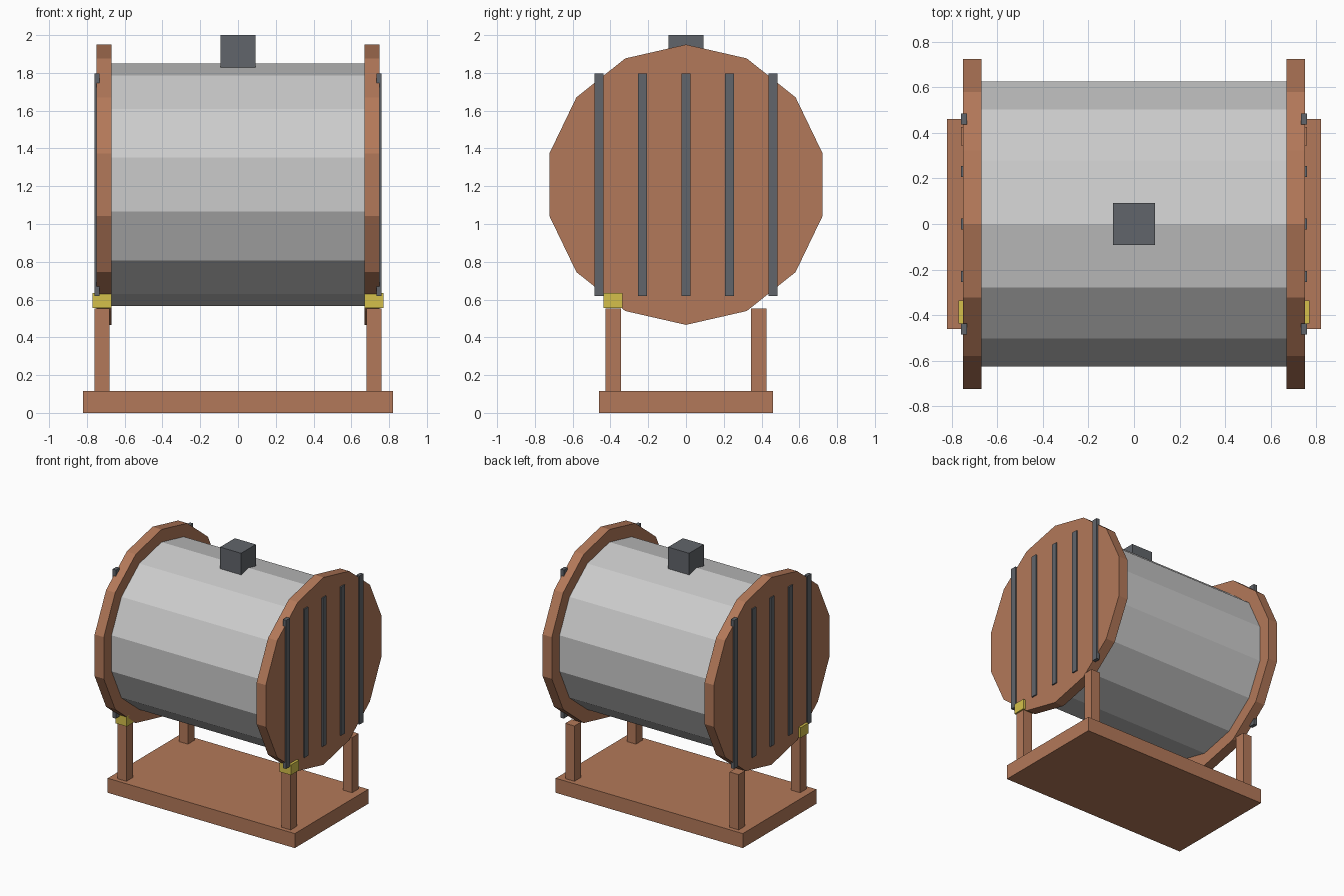
import bpy, bmesh
from math import sin, cos, pi

if "Cube" in bpy.data.objects:
    bpy.data.objects.remove(bpy.data.objects["Cube"])


def material(name, rgb):
    m = bpy.data.materials.new(name)
    m.diffuse_color = (*rgb, 1)
    m.use_nodes = True
    m.node_tree.nodes["Principled BSDF"].inputs["Base Color"].default_value = m.diffuse_color
    return m


WOOD = material("wood", (0.45, 0.19, 0.10))
IRON = material("iron", (0.12, 0.13, 0.145))
BRASS = material("brass", (0.66, 0.53, 0.07))


def finish(bm, name, mat):
    bmesh.ops.recalc_face_normals(bm, faces=bm.faces)
    me = bpy.data.meshes.new(name)
    bm.to_mesh(me)
    bm.free()
    ob = bpy.data.objects.new(name, me)
    bpy.context.collection.objects.link(ob)
    if mat:
        me.materials.append(mat)
    return ob


def box(name, x, y, z, mat):
    """Box from (min, max) ranges."""
    bm = bmesh.new()
    for v in bmesh.ops.create_cube(bm, size=1)["verts"]:
        v.co = [(a + b) / 2 + c * (b - a) for (a, b), c in zip((x, y, z), v.co)]
    return finish(bm, name, mat)


def drum(name, x0, x1, radius, mat=None, sides=14, zc=1.208):
    """Faceted cylinder along x with a corner at the top."""
    bm = bmesh.new()
    ring = [bm.verts.new((x0, radius * sin(2 * pi * i / sides),
                          zc + radius * cos(2 * pi * i / sides))) for i in range(sides)]
    face = bm.faces.new(ring)
    ext = bmesh.ops.extrude_face_region(bm, geom=[face], use_keep_orig=True)
    verts = [g for g in ext["geom"] if isinstance(g, bmesh.types.BMVert)]
    bmesh.ops.translate(bm, verts=verts, vec=(x1 - x0, 0, 0))
    return finish(bm, name, mat)


# Base, barrel and top knob
box("base", (-0.82, 0.82), (-0.46, 0.46), (0, 0.115), WOOD)
drum("barrel", -0.69, 0.69, 0.642)
box("top_block", (-0.092, 0.092), (-0.092, 0.092), (1.82, 2.0), IRON)

for side, s in (("left", -1), ("right", 1)):
    def span(a, b):
        return tuple(sorted((s * a, s * b)))

    # End disc with five vertical bars
    drum(side + "_end_disc", *span(0.67, 0.75), 0.742, WOOD)
    for i in range(-2, 3):
        y = i * 0.23
        box(f"{side}_bar_{i + 3}", span(0.732, 0.76), (y - 0.024, y + 0.024), (0.62, 1.797), IRON)

    # Posts, and the brass block on the front one
    for end, y in (("front", -0.385), ("back", 0.385)):
        box(f"{side}_{end}_post", span(0.68, 0.76), (y - 0.041, y + 0.041), (0.1, 0.553), WOOD)
    box(side + "_brass_block", span(0.67, 0.77), (-0.436, -0.335), (0.555, 0.636), BRASS)
